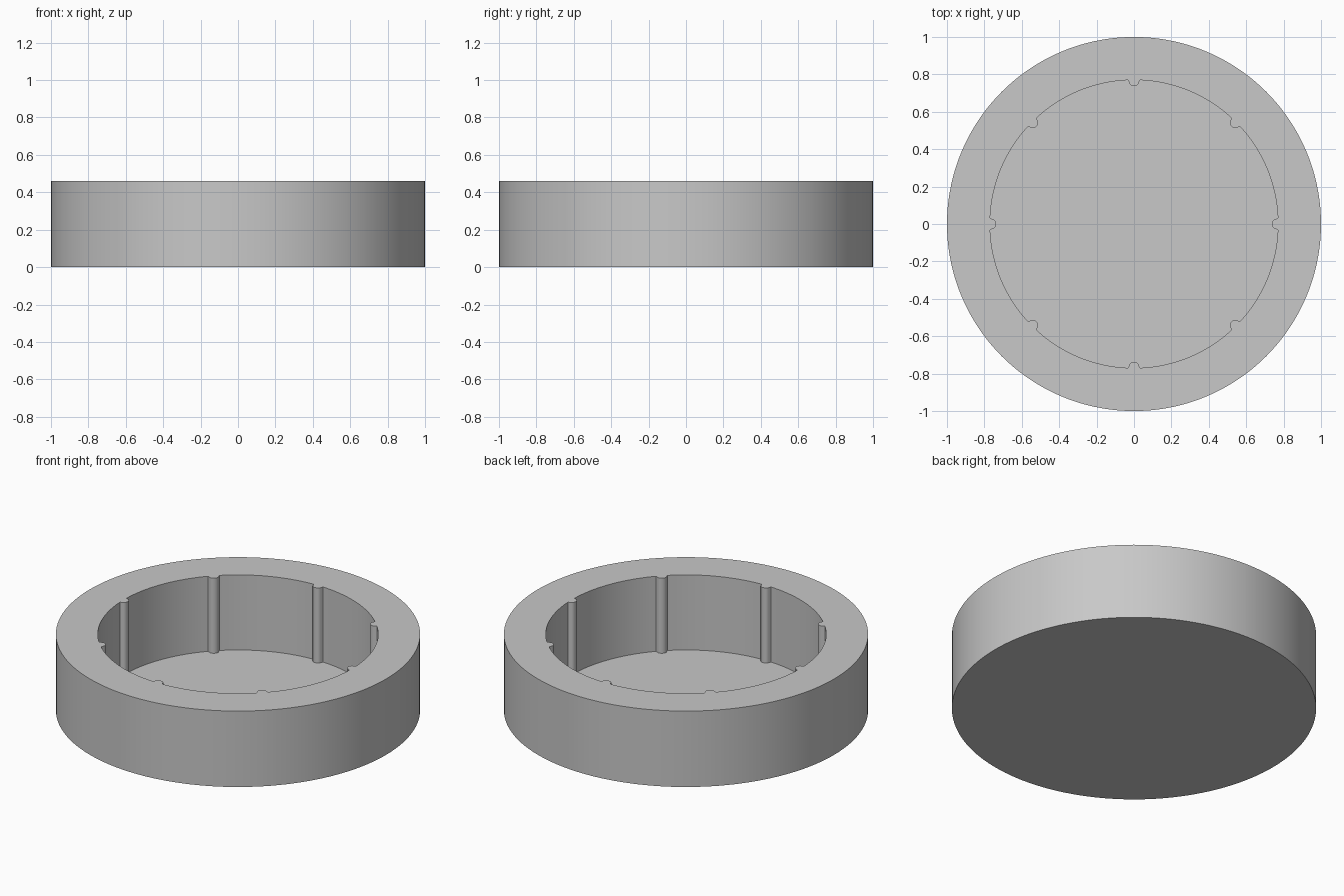
import bpy
import bmesh
from math import cos, sin, pi, radians, atan2
from mathutils import Matrix, Vector

cube = bpy.data.objects.get("Cube")
if cube:
    bpy.data.objects.remove(cube)

HEIGHT, FLOOR = 0.46, 0.005
OUTER, INNER = 1.0, 0.77
RIBS, WALL_STEPS, BEAD_STEPS = 8, 16, 8

grey = bpy.data.materials.new("light grey")
grey.use_nodes = True
colour = (0.58, 0.58, 0.58, 1)
grey.diffuse_color = colour
grey.node_tree.nodes["Principled BSDF"].inputs["Base Color"].default_value = colour


def rib_sector():
    """One rib pointing inward on the +x side, then the wall up to the next rib."""
    half = 0.032 / INNER
    pitch = 2 * pi / RIBS
    pts = [Vector((INNER * cos(half), -0.032))]
    # rounded bead standing proud of the wall
    for i in range(BEAD_STEPS + 1):
        a = pi * i / BEAD_STEPS
        pts.append(Vector((0.757 - 0.019 * sin(a), -0.026 * cos(a))))
    # plain wall
    for i in range(WALL_STEPS):
        a = half + (pitch - 2 * half) * i / WALL_STEPS
        pts.append(Vector((INNER * cos(a), INNER * sin(a))))
    return pts


# inner outline with all ribs, and the matching outer circle
inner = []
for k in range(RIBS):
    turn = Matrix.Rotation(2 * pi * k / RIBS, 2)
    inner += [turn @ p for p in rib_sector()]
outer = [Vector((cos(a), sin(a))) * OUTER for a in (atan2(p.y, p.x) for p in inner)]

# tray: base, outer wall, rim, ribbed inner wall and thin floor
bm = bmesh.new()
loops = []
for outline, z in ((outer, 0), (outer, HEIGHT), (inner, HEIGHT), (inner, FLOOR)):
    loops.append([bm.verts.new((p.x, p.y, z)) for p in outline])
bm.faces.new(loops[0])
bm.faces.new(loops[3])
n = len(inner)
for low, high in zip(loops, loops[1:]):
    for i in range(n):
        j = (i + 1) % n
        bm.faces.new((low[i], low[j], high[j], high[i]))
bmesh.ops.recalc_face_normals(bm, faces=bm.faces)

mesh = bpy.data.meshes.new("ribbed_round_tray")
bm.to_mesh(mesh)
bm.free()
tray = bpy.data.objects.new("ribbed_round_tray", mesh)
bpy.context.collection.objects.link(tray)
mesh.materials.append(grey)

bpy.ops.object.select_all(action='DESELECT')
tray.select_set(True)
bpy.context.view_layer.objects.active = tray
bpy.ops.object.shade_smooth_by_angle(angle=radians(30))
